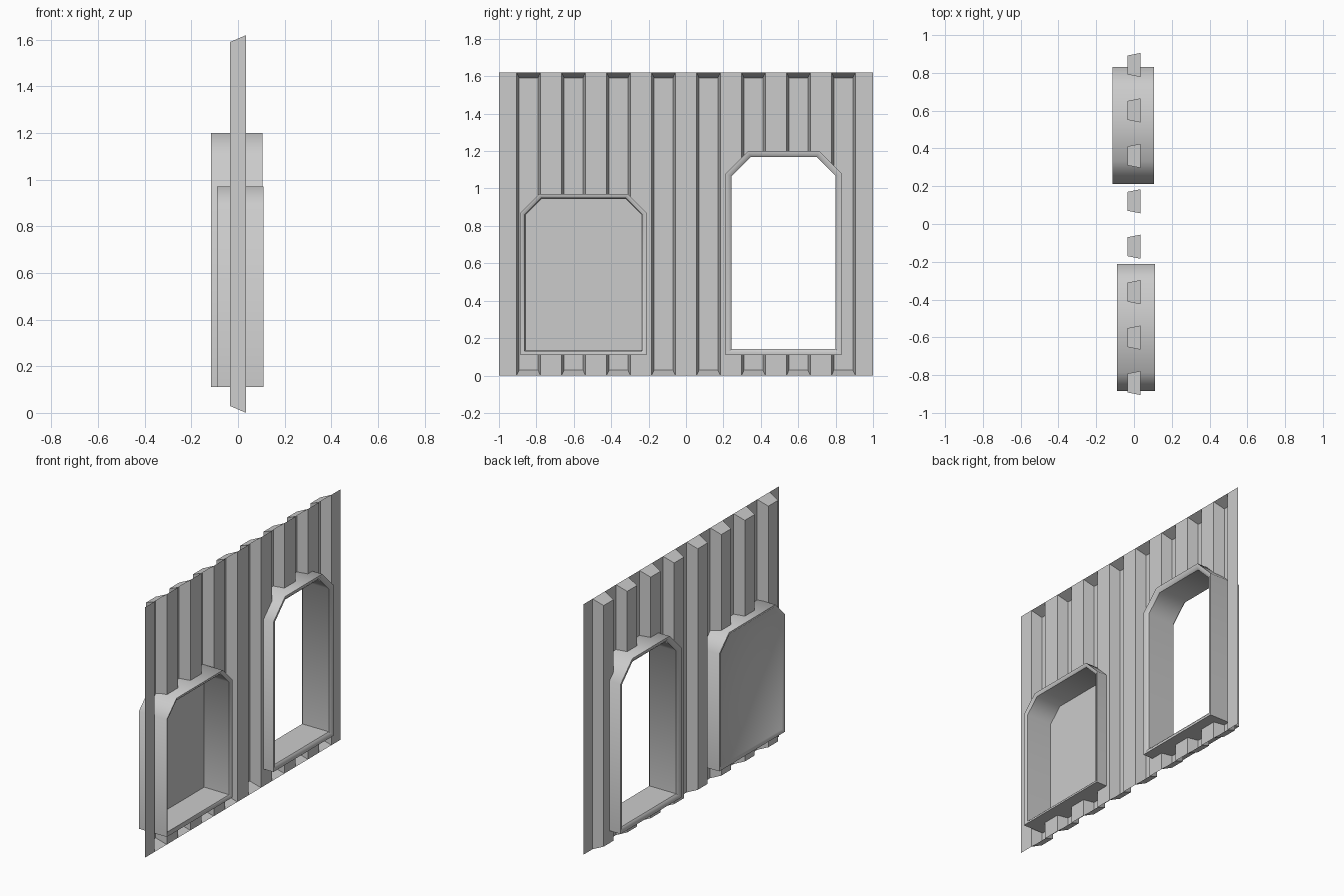
import bpy, bmesh, math
from mathutils import Vector

cube = bpy.data.objects.get("Cube")
if cube:
    bpy.data.objects.remove(cube)


def make_material(name, value):
    mat = bpy.data.materials.new(name)
    mat.use_nodes = True
    color = (value, value, value, 1)
    mat.diffuse_color = color
    mat.node_tree.nodes["Principled BSDF"].inputs["Base Color"].default_value = color
    return mat


GREY = make_material("plain grey", 0.6)


def add_object(name, bm, angle):
    mesh = bpy.data.meshes.new(name)
    bm.to_mesh(mesh)
    bm.free()
    obj = bpy.data.objects.new(name, mesh)
    bpy.context.collection.objects.link(obj)
    mesh.materials.append(GREY)
    bpy.ops.object.select_all(action="DESELECT")
    obj.select_set(True)
    bpy.context.view_layer.objects.active = obj
    bpy.ops.object.shade_smooth_by_angle(angle=math.radians(angle))
    return obj


def outline(box, inset):
    """Rectangle with two cut upper corners, as (y, z) points."""
    y0, y1, z0, z1, cut = box
    y0, z0, y1, z1 = y0 + inset, z0 + inset, y1 - inset, z1 - inset
    c = cut - inset * (2 - math.sqrt(2))
    return [(y0, z0), (y1, z0), (y1, z1 - c), (y1 - c, z1), (y0 + c, z1), (y0, z1 - c)]


WINDOW = (-0.885, -0.212, 0.11, 0.97, 0.1)
DOOR = (0.212, 0.832, 0.11, 1.2, 0.12)


def build_wall():
    """Corrugated sheet: ribs stand out to -x and end in sloping caps."""
    front, rib, height, slope = 0.035, -0.035, 1.62, 0.03
    bm = bmesh.new()

    def column(x, y, end):
        return bm.verts.new((x, y, end)), bm.verts.new((x, y, height - end))

    def strip(a, b):
        bm.faces.new((a[0], b[0], b[1], a[1]))

    last = column(front, -1, 0)
    for i in range(8):
        mid = (i - 3.5) * 0.2405
        a = column(front, mid - 0.064, 0)
        b = column(rib, mid - 0.05, slope)
        c = column(rib, mid + 0.05, slope)
        d = column(front, mid + 0.064, 0)
        for left, right in ((last, a), (a, b), (b, c), (c, d)):
            strip(left, right)
        bm.faces.new((a[0], d[0], c[0], b[0]))
        bm.faces.new((a[1], b[1], c[1], d[1]))
        last = d
    strip(last, column(front, 1, 0))

    # Cut both openings along their outlines
    for box in (WINDOW, DOOR):
        pts = outline(box, 0.004)
        planes = []
        for (ya, za), (yb, zb) in zip(pts, pts[1:] + pts[:1]):
            planes.append((Vector((0, ya, za)), Vector((0, zb - za, ya - yb)).normalized()))
        inside = bm.faces[:]
        for co, no in planes:
            edges = {e for f in inside for e in f.edges}
            verts = {v for f in inside for v in f.verts}
            bmesh.ops.bisect_plane(bm, geom=inside + list(edges) + list(verts),
                                   dist=1e-5, plane_co=co, plane_no=no)
            inside = [f for f in bm.faces if all(
                (f.calc_center_median() - p).dot(n) < 0
                for p, n in planes[:planes.index((co, no)) + 1])]
        bmesh.ops.delete(bm, geom=inside, context="FACES")
    add_object("corrugated_wall", bm, 30)


def build_frame(name, box, rings, panel):
    """Sweep the outline through (x, inset) rings; close it or fill both ends."""
    bm = bmesh.new()
    loops = [[bm.verts.new((x, y, z)) for y, z in outline(box, inset)] for x, inset in rings]
    pairs = list(zip(loops, loops[1:]))
    if panel:
        bm.faces.new(loops[0])
        bm.faces.new(loops[-1])
    else:
        pairs.append((loops[-1], loops[0]))
    for a, b in pairs:
        for i in range(len(a)):
            j = (i + 1) % len(a)
            bm.faces.new((a[i], a[j], b[j], b[i]))
    bmesh.ops.recalc_face_normals(bm, faces=bm.faces[:])
    add_object(name, bm, 50)


build_wall()

# Window box with a solid panel near its -x end
build_frame("window_box", WINDOW, [
    (-0.075, 0.026), (0.1, 0.022), (0.11, 0.008), (0.11, 0),
    (-0.09, 0), (-0.09, 0.012), (-0.082, 0.022)], True)

# Open door frame with bevelled inner edges
build_frame("door_frame", DOOR, [
    (-0.1, 0.032), (0.09, 0.032), (0.105, 0.014), (0.105, 0),
    (-0.115, 0), (-0.115, 0.014)], False)
